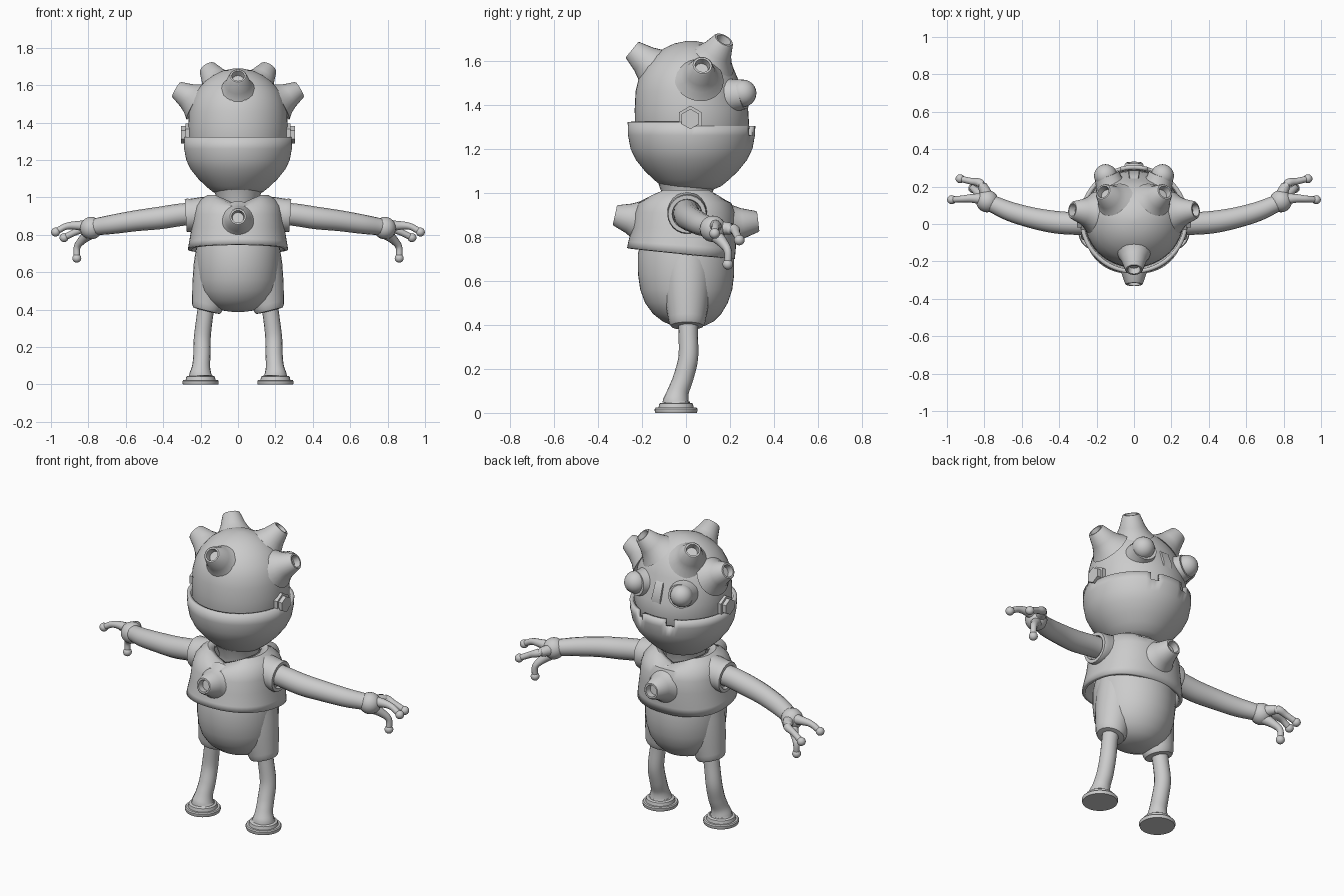
import bpy, bmesh, math
from mathutils import Vector

if "Cube" in bpy.data.objects:
    bpy.data.objects.remove(bpy.data.objects["Cube"])

grey = bpy.data.materials.new("plain grey")
grey.diffuse_color = (0.6, 0.6, 0.6, 1)
grey.use_nodes = True
grey.node_tree.nodes["Principled BSDF"].inputs["Base Color"].default_value = grey.diffuse_color


def finish(name, bm, mirror=False, angle=35, thickness=0):
    """Turn a bmesh into a shaded object, optionally mirrored across x."""
    bmesh.ops.recalc_face_normals(bm, faces=bm.faces)
    me = bpy.data.meshes.new(name)
    bm.to_mesh(me)
    bm.free()
    ob = bpy.data.objects.new(name, me)
    bpy.context.collection.objects.link(ob)
    me.materials.append(grey)
    bpy.context.view_layer.objects.active = ob
    ob.select_set(True)
    bpy.ops.object.shade_smooth_by_angle(angle=math.radians(angle))
    ob.select_set(False)
    if thickness:
        m = ob.modifiers.new("wall", 'SOLIDIFY')
        m.thickness, m.offset = thickness, -1
    if mirror:
        ob.modifiers.new("mirror", 'MIRROR')
    return ob


def loft(bm, rings, cap_start=True, cap_end=True):
    """Skin a list of rings of points."""
    vs = [[bm.verts.new(p) for p in r] for r in rings]
    n = len(vs[0])
    for a, b in zip(vs, vs[1:]):
        for i in range(n):
            j = (i + 1) % n
            bm.faces.new((a[i], a[j], b[j], b[i]))
    if cap_start:
        bm.faces.new(vs[0][::-1])
    if cap_end:
        bm.faces.new(vs[-1])


def circle(c, d, r, n):
    """Ring of n points around centre c, perpendicular to d."""
    d = Vector(d).normalized()
    side = Vector((0, 1, 0)) if abs(d.y) < 0.8 else Vector((0, 0, 1))
    u = d.cross(side).normalized()
    v = d.cross(u)
    return [Vector(c) + r * (math.cos(t) * u + math.sin(t) * v)
            for t in (2 * math.pi * i / n for i in range(n))]


def turned(name, origin, axis, profile, n=24, mirror=False):
    """Solid of revolution: profile is (distance along axis, radius)."""
    bm = bmesh.new()
    d = Vector(axis).normalized()
    loft(bm, [circle(Vector(origin) + d * h, d, r, n) for h, r in profile])
    return finish(name, bm, mirror)


def tube(name, pts, n=16, steps=6):
    """Smooth tube through (x, y, z, radius) points."""
    p = [Vector(q) for q in pts]
    p = [2 * p[0] - p[1]] + p + [2 * p[-1] - p[-2]]
    path = []
    for a, b, c, d in zip(p, p[1:], p[2:], p[3:]):
        for k in range(steps):
            t = k / steps
            path.append(0.5 * (2 * b + (c - a) * t + (2 * a - 5 * b + 4 * c - d) * t * t
                               + (3 * b - a - 3 * c + d) * t ** 3))
    path.append(p[-2])
    bm = bmesh.new()
    rings = []
    for i, q in enumerate(path):
        t = path[min(i + 1, len(path) - 1)] - path[max(i - 1, 0)]
        rings.append(circle(q.xyz, t.xyz, q.w, n))
    loft(bm, rings)
    return finish(name, bm, True)


def ball(name, c, r, mirror=True):
    bm = bmesh.new()
    bmesh.ops.create_uvsphere(bm, u_segments=20, v_segments=12, radius=r)
    bmesh.ops.translate(bm, verts=bm.verts, vec=c)
    return finish(name, bm, mirror)


def oval(z, rx, back, front, n=48, power=1.0, tilt=0.0):
    """Horizontal ring with separate back (-y) and front (+y) depth."""
    out = []
    for i in range(n):
        t = 2 * math.pi * i / n
        c, s = math.cos(t), math.sin(t)
        x = rx * math.copysign(abs(c) ** power, c)
        y = (front if s > 0 else back) * math.copysign(abs(s) ** power, s)
        out.append(Vector((x, y, z + tilt * y)))
    return out


# cranium, flattened over the brow
bm = bmesh.new()
rings = []
for z, r in [(1.25, .25), (1.30, .265), (1.38, .266), (1.46, .262), (1.52, .247), (1.57, .222),
             (1.62, .178), (1.655, .13), (1.678, .08), (1.69, .02)]:
    k = min(max((z - 1.36) / .12, 0), 1)
    ring = oval(z, r, r * .97, r * (.99 - .14 * k))
    rings.append([p + Vector((0, .025, 0)) for p in ring])
loft(bm, rings)
finish("cranium", bm)

# lower jaw bowl with tooth gaps cut from the rim
bm = bmesh.new()
prof = [(1.015, .10), (1.03, .135), (1.06, .172), (1.10, .213), (1.15, .253),
        (1.20, .277), (1.26, .288), (1.31, .29)]
loft(bm, [[p + Vector((0, .025, 0)) for p in oval(z, r, r, r, 72)] for z, r in prof], True, False)
for v in bm.verts:
    if v.co.z > 1.3:
        v.co.z = 1.322 if v.co.y < 0 else 1.302
gaps = []
for f in bm.faces:
    c = f.calc_center_median()
    if c.z > 1.27 and c.y > .2 and .065 < abs(c.x) < .125:
        gaps.append(f)
bmesh.ops.delete(bm, geom=gaps, context='FACES')
finish("jaw", bm, thickness=.022)

# jaw hinges
for nm, r, a, b in [("hinge_plate", .06, .24, .282), ("hinge_bolt", .046, .27, .305)]:
    bm = bmesh.new()
    loft(bm, [[Vector((x, .02 + r * math.sin(i * math.pi / 3), 1.335 + r * math.cos(i * math.pi / 3)))
               for i in range(6)] for x in (a, b)])
    finish(nm, bm, True)

# eyes: socket, lid ring and ball
turned("eye_socket", (.105, .14, 1.43), (.3, .9, .13), [(0, .10), (.06, .083), (.10, .072), (.13, .068), (.13, .05)],
       mirror=True)
ball("eyeball", (.152, .258, 1.452), .062)

# nose ridge
bm = bmesh.new()
loft(bm, [[Vector((x * w, y, z)) for x, y in ((-1, .15), (1, .15), (.7, f), (-.7, f))]
          for z, w, f in ((1.34, .035, .275), (1.40, .04, .285), (1.48, .035, .255), (1.52, .02, .21))])
finish("nose_ridge", bm)


# hollow horns on head and vest
def horn(name, tip, axis, length, r=.048, flare=.09, mirror=False):
    d = Vector(axis).normalized()
    turned(name, Vector(tip) - d * length, d,
           [(0, flare * 1.25), (length * .25, flare * .95), (length * .5, flare * .76), (length - .005, r),
            (length, r - .005), (length, r - .014), (length - .035, r - .018)], mirror=mirror)


horn("side_horn", (.33, .075, 1.578), (.86, .12, .5), .13, mirror=True)
horn("crown_horn", (.165, .172, 1.695), (.5, .45, .78), .13, mirror=True)
horn("rear_horn", (0, -.245, 1.65), (0, -.76, .62), .14)
horn("chest_horn", (0, .328, .87), (0, 1, .12), .14)
horn("back_horn", (0, -.323, .898), (0, -1, .22), .13)

# neck
turned("neck", (0, .005, .88), (0, 0, 1), [(0, .11), (.06, .105), (.10, .108), (.16, .13)])

# vest shell, open at collar and hem
bm = bmesh.new()
loft(bm, [oval(z, rx, b, f, 56, .88, t) for z, rx, b, f, t in [
    (.722, .268, .268, .222, -.10), (.76, .262, .262, .226, -.07), (.84, .248, .245, .226, 0),
    (.91, .24, .236, .225, 0), (.955, .228, .215, .205, 0), (.99, .20, .18, .168, 0),
    (1.012, .165, .14, .14, 0), (1.005, .125, .115, .115, 0)]], False, False)
for v in bm.verts:  # dipped collar
    if v.co.z > .96 and abs(v.co.x) < .12:
        v.co.z -= .05 * (1 - abs(v.co.x) / .12) * (v.co.z - .96) / .05
finish("vest", bm, thickness=.02)

# sleeves
turned("sleeve", (.13, .005, .912), (1, 0, -.06),
       [(0, .09), (.06, .094), (.12, .088), (.14, .09), (.15, .086), (.15, .068), (.13, .064)], mirror=True)

# belly
bm = bmesh.new()
loft(bm, [oval(z, r, b, f) for z, r, b, f in [
    (.388, .03, .02, .04), (.395, .08, .06, .085), (.415, .13, .105, .125), (.45, .172, .15, .16),
    (.50, .202, .186, .19), (.56, .217, .208, .21), (.63, .223, .218, .219), (.72, .224, .219, .218),
    (.80, .21, .20, .20)]])
finish("belly", bm)

# shorts legs
bm = bmesh.new()
d = Vector((.12, 0, -1))
rings = []
for x, z, r in [(.11, .72, .115), (.125, .62, .115), (.145, .52, .102), (.162, .43, .086),
                (.166, .41, .082), (.168, .395, .074), (.169, .392, .05)]:
    rings.append([p + Vector((0, .005, 0)) for p in circle((x, 0, z), (.25, 0, -1), r, 24)])
loft(bm, rings)
finish("shorts_leg", bm, True)

# legs and feet
tube("leg", [(.165, .008, .44, .046), (.178, .01, .36, .044), (.191, .01, .25, .045), (.193, -.012, .16, .046),
             (.197, -.034, .10, .048), (.20, -.044, .06, .058), (.20, -.045, .045, .064)])
turned("foot", (.2, -.045, 0), (0, 0, 1),
       [(0, .094), (.008, .097), (.018, .097), (.024, .092), (.024, .08), (.042, .076), (.046, .07)],
       n=32, mirror=True)

# arms
tube("arm", [(.2, .005, .915, .058), (.3, .002, .908, .06), (.42, .01, .89, .06), (.54, .032, .876, .056),
             (.66, .066, .858, .052), (.74, .10, .846, .047), (.77, .113, .842, .045)])

# hands
ball("palm", (.785, .122, .836), .06)
fingers = [("upper", [(.79, .13, .845), (.86, .137, .85), (.92, .134, .845), (.975, .13, .815)]),
           ("front", [(.78, .14, .84), (.82, .215, .835), (.87, .228, .815), (.93, .242, .785)]),
           ("lower", [(.79, .13, .81), (.83, .165, .775), (.86, .19, .735), (.862, .19, .675)])]
for nm, pts in fingers:
    radii = (.034, .024, .018, .017)
    tube(nm + "_finger", [(*p, r) for p, r in zip(pts, radii)], n=12)
    ball(nm + "_fingertip", pts[-1], .024)
